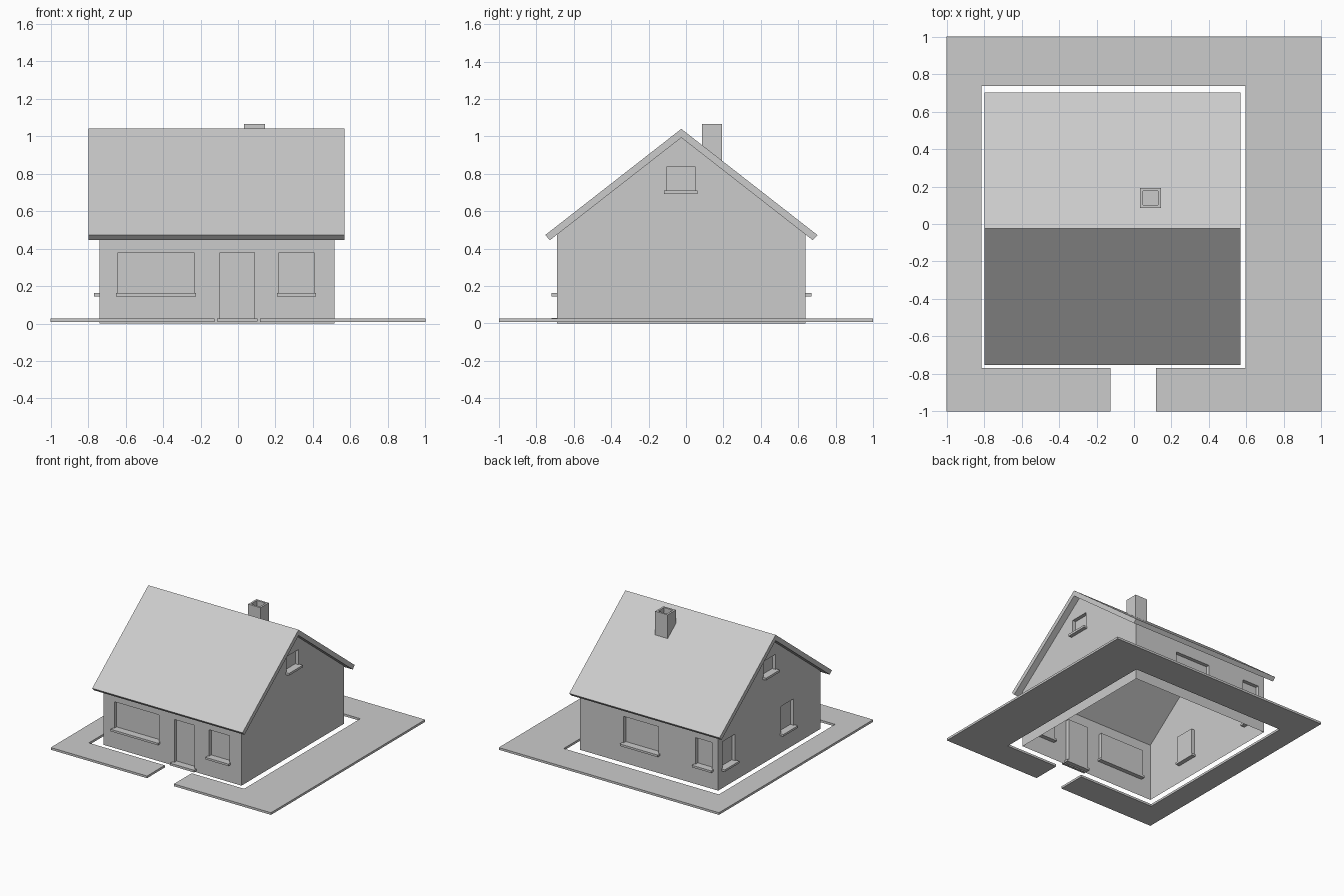
import bpy, bmesh
from mathutils import Vector

if "Cube" in bpy.data.objects:
    bpy.data.objects.remove(bpy.data.objects["Cube"])

X0, X1, Y0, Y1 = -0.74, 0.515, -0.69, 0.64     # outer faces of the walls
YC, SLOPE = -0.025, 0.78                       # ridge position and roof pitch
UNDER, TOP = 0.993, 1.04                       # ridge height below / above the roof
OUT, IN = 0.03, 0.03                           # sill overhang, opening recess


def to_object(name, bm):
    bmesh.ops.recalc_face_normals(bm, faces=bm.faces)
    mesh = bpy.data.meshes.new(name)
    bm.to_mesh(mesh)
    bm.free()
    ob = bpy.data.objects.new(name, mesh)
    bpy.context.collection.objects.link(ob)
    return ob


def prism(name, points, direction):
    bm = bmesh.new()
    face = bm.faces.new([bm.verts.new(p) for p in points])
    new = bmesh.ops.extrude_face_region(bm, geom=[face], use_keep_orig=True)["geom"]
    bmesh.ops.translate(bm, vec=Vector(direction),
                        verts=[g for g in new if isinstance(g, bmesh.types.BMVert)])
    return to_object(name, bm)


def add_box(bm, lo, hi):
    verts = bmesh.ops.create_cube(bm, size=1)["verts"]
    for v in verts:
        v.co = [lo[i] if v.co[i] < 0 else hi[i] for i in range(3)]
    return verts


def on_wall(side, a, b, z0, z1, outward, inward):
    """Corners of a box from a to b along a wall, through its surface."""
    wall = {"front": Y0, "back": Y1, "left": X0, "right": X1}[side]
    lo, hi = ((wall - outward, wall + inward) if side in ("front", "left")
              else (wall - inward, wall + outward))
    if side in ("front", "back"):
        return (a, lo, z0), (b, hi, z1)
    return (lo, a, z0), (hi, b, z1)


# openings: name, wall, start, end, bottom, top, sill height
openings = [
    ("door", "front", -0.095, 0.087, 0.028, 0.38, 0.018),
    ("wide_front_window", "front", -0.64, -0.235, 0.162, 0.38, 0.017),
    ("front_window", "front", 0.22, 0.405, 0.162, 0.38, 0.017),
    ("wide_back_window", "back", -0.20, 0.12, 0.162, 0.38, 0.017),
    ("back_window", "back", -0.685, -0.535, 0.162, 0.38, 0.017),
    ("left_rear_window", "left", 0.42, 0.585, 0.162, 0.38, 0.017),
    ("left_window", "left", -0.34, -0.175, 0.162, 0.38, 0.017),
    ("left_gable_window", "left", -0.105, 0.05, 0.71, 0.835, 0.018),
    ("right_gable_window", "right", -0.105, 0.05, 0.71, 0.835, 0.018),
]

# walls with gables, recessed at every opening
eave = UNDER - SLOPE * (Y1 - YC)
walls = prism("walls", [(X0, Y0, 0), (X0, Y1, 0), (X0, Y1, eave),
                        (X0, YC, UNDER), (X0, Y0, eave)], (X1 - X0, 0, 0))
bm = bmesh.new()
for name, side, a, b, z0, z1, h in openings:
    add_box(bm, *on_wall(side, a, b, z0, z1, 0.1, IN))
cutter = to_object("opening_cutter", bm)
cutter.hide_render = True
mod = walls.modifiers.new("openings", "BOOLEAN")
mod.operation, mod.solver, mod.object = "DIFFERENCE", "EXACT", cutter
bpy.context.view_layer.update()
cut = bpy.data.meshes.new_from_object(
    walls.evaluated_get(bpy.context.evaluated_depsgraph_get()))
walls.modifiers.clear()
walls.data = cut
bpy.data.objects.remove(cutter)

# the shell is open to the ground and to the roof
bm = bmesh.new()
bm.from_mesh(cut)
bm.normal_update()
bmesh.ops.delete(bm, context="FACES", geom=[
    f for f in bm.faces
    if 0.5 < f.normal.z < 0.95 or f.calc_center_median().z < 0.001])
bm.to_mesh(cut)
bm.free()

# sills and door step
for name, side, a, b, z0, z1, h in openings:
    m = 0.018 if name == "door" else 0.012
    bm = bmesh.new()
    add_box(bm, *on_wall(side, a - m, b + m, z0 - h, z0, OUT, IN + 0.005))
    to_object(name + "_sill", bm)

# roof slab
half, tip = 0.728, 0.702
roof_profile = [(-half, TOP - SLOPE * half), (0, TOP), (half, TOP - SLOPE * half),
                (tip, UNDER - SLOPE * tip), (0, UNDER), (-tip, UNDER - SLOPE * tip)]
prism("roof", [(-0.797, YC + y, z) for y, z in roof_profile], (1.365, 0, 0))

# chimney with a hollow top, its foot following the roof
bm = bmesh.new()
for v in add_box(bm, (0.032, 0.085, 0), (0.145, 0.192, 1.065)):
    if v.co.z < 0.5:
        v.co.z = TOP - 0.02 - SLOPE * (v.co.y - YC)
bm.normal_update()
top = max(bm.faces, key=lambda f: f.calc_center_median().z)
bmesh.ops.inset_individual(bm, faces=[top], thickness=0.023)
new = bmesh.ops.extrude_face_region(bm, geom=[top])["geom"]
bmesh.ops.delete(bm, geom=[top], context="FACES_ONLY") if top.is_valid else None
bmesh.ops.translate(bm, vec=(0, 0, -0.05),
                    verts=[g for g in new if isinstance(g, bmesh.types.BMVert)])
to_object("chimney", bm)

# paved plot around the house, open at the front path
hx0, hx1, hy0, hy1 = -0.815, 0.595, -0.77, 0.737
plot = [(-1, -1), (-0.126, -1), (-0.126, hy0), (hx0, hy0), (hx0, hy1), (hx1, hy1),
        (hx1, hy0), (0.118, hy0), (0.118, -1), (1, -1), (1, 1), (-1, 1)]
prism("plot", [(x, y, 0.008) for x, y in plot], (0, 0, 0.018))
